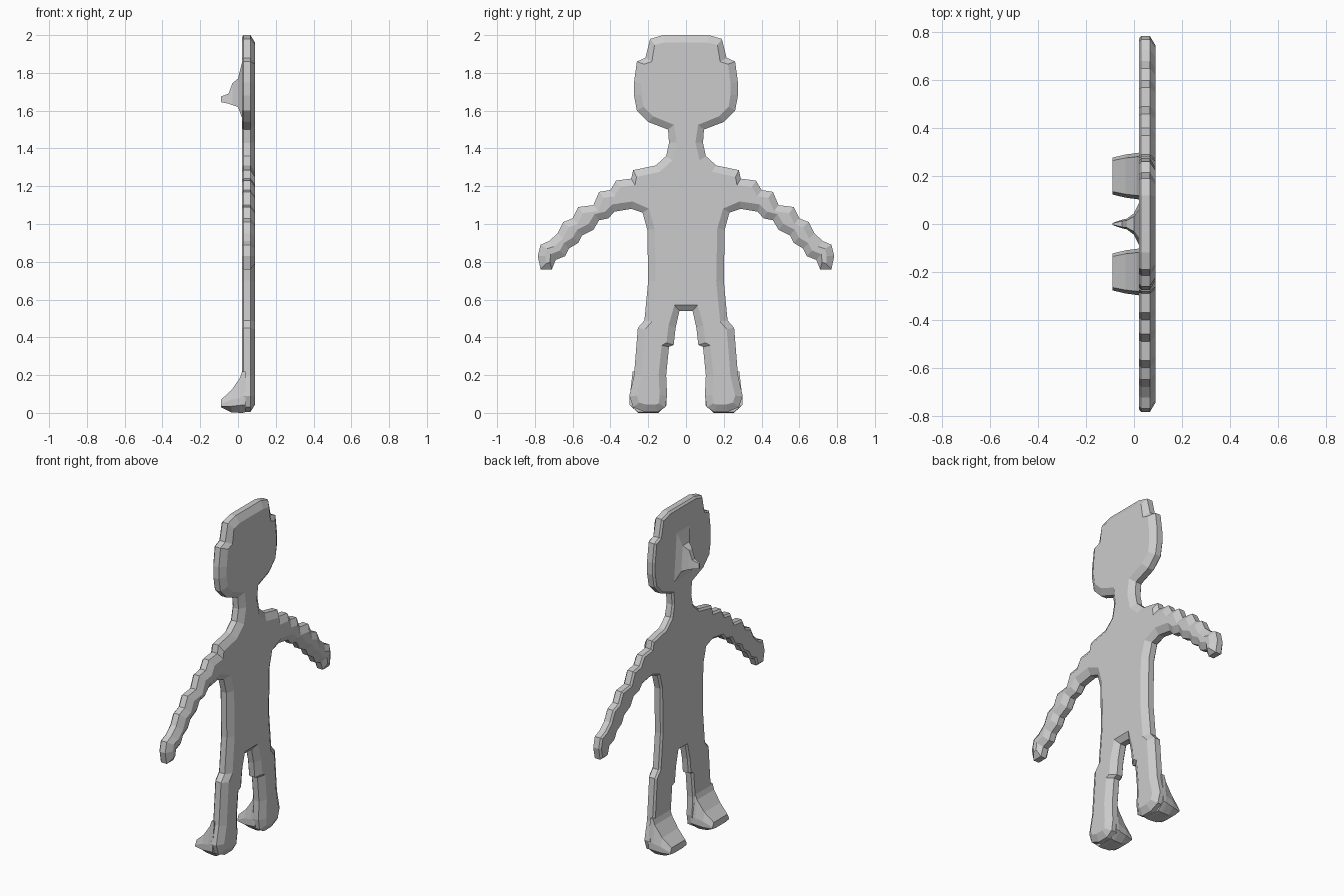
import bpy, bmesh
from mathutils import Vector

if "Cube" in bpy.data.objects:
    bpy.data.objects.remove(bpy.data.objects["Cube"])


def loft(name, rings):
    """Skin a list of equal-length closed rings, capping both ends."""
    bm = bmesh.new()
    loops = [[bm.verts.new(p) for p in ring] for ring in rings]
    n = len(loops[0])
    for a, b in zip(loops, loops[1:]):
        for i in range(n):
            j = (i + 1) % n
            bm.faces.new((a[i], a[j], b[j], b[i]))
    caps = [bm.faces.new(loops[0]), bm.faces.new(loops[-1])]
    bmesh.ops.recalc_face_normals(bm, faces=bm.faces)
    if n > 8:
        bmesh.ops.triangulate(bm, faces=caps)
        bmesh.ops.recalc_face_normals(bm, faces=bm.faces)
    mesh = bpy.data.meshes.new(name)
    bm.to_mesh(mesh)
    bm.free()
    ob = bpy.data.objects.new(name, mesh)
    bpy.context.collection.objects.link(ob)
    return ob


# Half outline of the flat figure as (y, z), from crown to crotch
head = [(0.12, 2.0), (0.19, 1.98), (0.215, 1.88), (0.26, 1.86), (0.275, 1.75),
        (0.275, 1.68), (0.26, 1.6), (0.2, 1.54), (0.095, 1.5)]
shoulder = [(0.09, 1.43), (0.105, 1.36), (0.16, 1.31), (0.28, 1.285)]
arm_top = [(0.29, 1.24), (0.37, 1.23), (0.40, 1.18), (0.46, 1.17), (0.49, 1.1),
           (0.57, 1.09), (0.60, 1.03), (0.65, 1.01), (0.68, 0.95), (0.725, 0.91)]
hand = [(0.77, 0.89), (0.785, 0.83), (0.77, 0.76), (0.71, 0.76)]
arm_under = [(0.69, 0.81), (0.64, 0.83), (0.62, 0.87), (0.57, 0.90), (0.55, 0.94),
             (0.49, 0.97), (0.46, 1.02), (0.41, 1.03), (0.38, 1.065), (0.29, 1.08)]
side = [(0.23, 1.06), (0.205, 0.97), (0.2, 0.7), (0.22, 0.49), (0.255, 0.45),
        (0.275, 0.2)]
leg_end = [(0.3, 0.09), (0.28, 0.03), (0.22, 0.005), (0.15, 0.005), (0.11, 0.03),
           (0.1, 0.09)]
inner_leg = [(0.105, 0.2), (0.09, 0.35), (0.065, 0.36), (0.055, 0.45), (0.035, 0.54)]
half = head + shoulder + arm_top + hand + arm_under + side + leg_end + inner_leg
outline = [Vector(p) for p in half] + [Vector((-y, z)) for y, z in reversed(half)]


def inset(points, d):
    """Move the outline inwards along a locally averaged normal."""
    n, out = len(points), []
    for i, p in enumerate(points):
        t = sum(((points[(i + k) % n] - points[i - k]).normalized() for k in (1, 2)),
                Vector((0, 0))).normalized()
        out.append(p + Vector((t.y, -t.x)) * d)
    return out


# Flat body: thin plate with a small chamfer on one face and a wide one on the other
layers = [(0.02, 0.012), (0.03, 0), (0.066, 0), (0.09, 0.04)]
loft("body", [[(x, p.x, p.y) for p in inset(outline, d)] for x, d in layers])

# Nose: sections are x, half width, bottom z, top z
nose = [(0.03, 0.09, 1.565, 1.85), (0.02, 0.085, 1.565, 1.85), (0.0, 0.045, 1.62, 1.77),
        (-0.03, 0.022, 1.63, 1.745), (-0.05, 0.018, 1.637, 1.69), (-0.09, 0.004, 1.645, 1.675)]
loft("nose", [[(x, -w, lo), (x, w, lo), (x, w * 0.7, hi), (x, -w * 0.7, hi)]
              for x, w, lo, hi in nose])

# Feet: sections are x, half width, bottom z, widest z, top z
foot = [(0.04, 0.098, 0.004, 0.085, 0.22), (0.022, 0.098, 0.0, 0.085, 0.22),
        (0.01, 0.096, 0.0, 0.08, 0.185), (-0.035, 0.09, 0.003, 0.07, 0.12),
        (-0.09, 0.077, 0.03, 0.045, 0.07)]
for label, s in (("left", 1), ("right", -1)):
    rings = []
    for x, w, lo, mid, hi in foot:
        shape = [(-w * 0.55, lo), (w * 0.55, lo), (w, mid * 0.5), (w, mid),
                 (w * 0.84, hi), (-w * 0.84, hi), (-w, mid), (-w, mid * 0.5)]
        rings.append([(x, s * 0.2 + y, max(z, lo + 0.005) if i > 1 else z)
                      for i, (y, z) in enumerate(shape)])
    loft(label + "_foot", rings)
